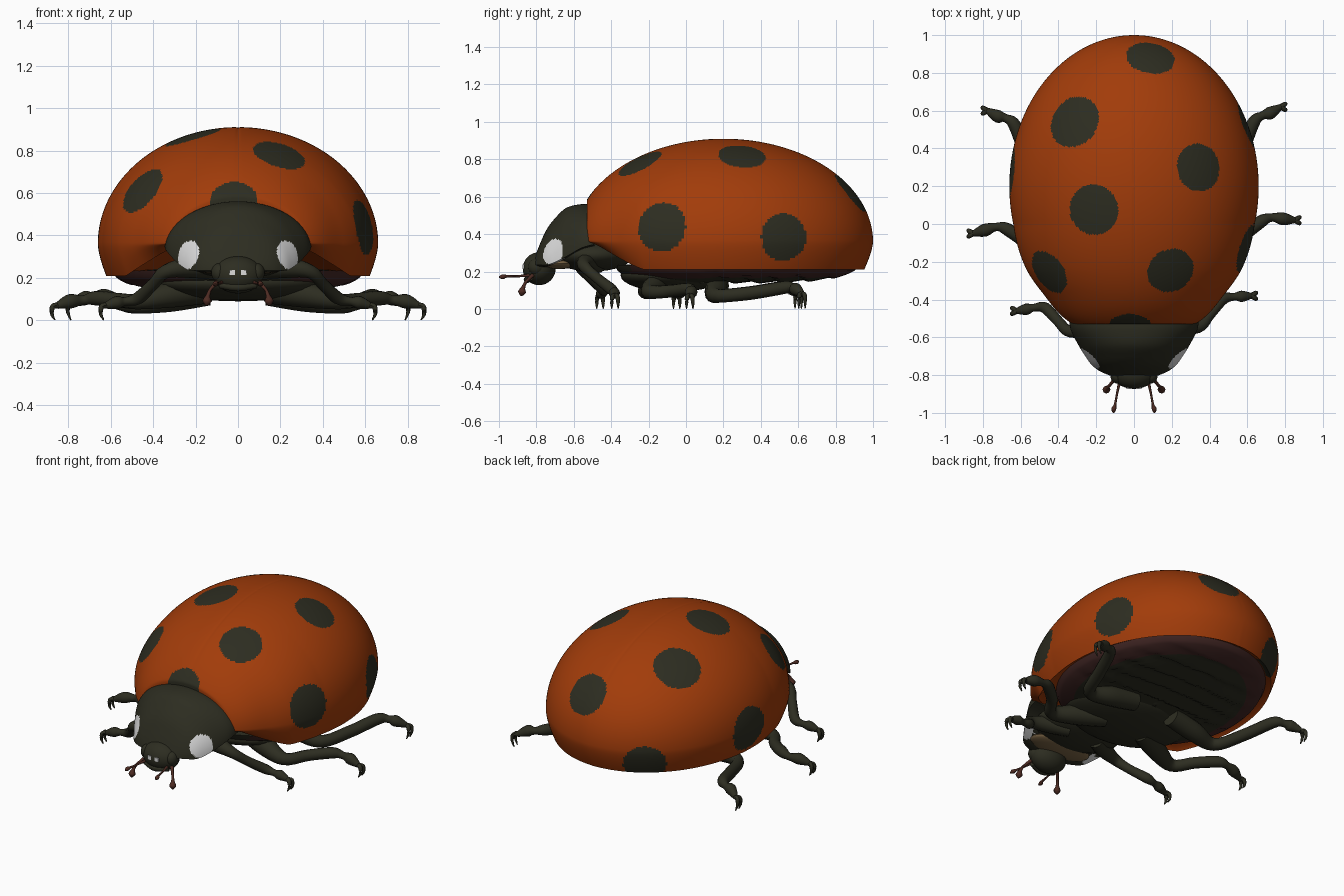
import bpy, bmesh, math
from mathutils import Vector

if "Cube" in bpy.data.objects:
    bpy.data.objects.remove(bpy.data.objects["Cube"])


def mat(name, r, g, b):
    m = bpy.data.materials.new(name)
    m.diffuse_color = (r, g, b, 1)
    m.use_nodes = True
    m.node_tree.nodes["Principled BSDF"].inputs["Base Color"].default_value = m.diffuse_color
    return m


ORANGE = mat("shell_orange", 0.36, 0.045, 0.003)
BLACK = mat("olive_black", 0.026, 0.026, 0.015)
WHITE = mat("white", 0.72, 0.72, 0.72)
MAROON = mat("belly_maroon", 0.055, 0.020, 0.018)
RUST = mat("antenna_rust", 0.075, 0.024, 0.016)
TAN = mat("collar_tan", 0.20, 0.13, 0.06)


def finish(name, bm, mats, rule=None):
    """Turn a bmesh into a smooth object, colouring faces by rule(centre)."""
    bmesh.ops.recalc_face_normals(bm, faces=bm.faces)
    for f in bm.faces:
        f.smooth = True
        if rule:
            f.material_index = rule(f.calc_center_median())
    me = bpy.data.meshes.new(name)
    bm.to_mesh(me)
    bm.free()
    for m in mats:
        me.materials.append(m)
    ob = bpy.data.objects.new(name, me)
    bpy.context.collection.objects.link(ob)
    return ob


def skin(rings, start=None, end=None):
    """Bridge closed rings of points; ends are a pole point or a flat cap."""
    bm = bmesh.new()
    vs = [[bm.verts.new(p) for p in r] for r in rings]
    n = len(vs[0])
    for a, b in zip(vs, vs[1:]):
        for i in range(n):
            j = (i + 1) % n
            bm.faces.new((a[i], a[j], b[j], b[i]))
    for ring, pole in ((vs[0], start), (vs[-1], end)):
        if pole is None:
            bm.faces.new(ring)
        else:
            c = bm.verts.new(pole)
            for i in range(n):
                bm.faces.new((c, ring[i], ring[(i + 1) % n]))
    return bm


def spline(rows, steps):
    """Catmull-Rom interpolation of equal-length tuples."""
    out = []
    for k in range(len(rows) - 1):
        p = [rows[max(k - 1, 0)], rows[k], rows[k + 1], rows[min(k + 2, len(rows) - 1)]]
        for s in range(steps):
            t = s / steps
            out.append([0.5 * (2 * b + (c - a) * t + (2 * a - 5 * b + 4 * c - d) * t * t
                               + (3 * b - a - 3 * c + d) * t ** 3) for a, b, c, d in zip(*p)])
    return out + [list(rows[-1])]


def tube(name, rows, m, steps=4, sides=12):
    """Round tube through (x, y, z, radius) rows."""
    pts = spline(rows, steps)
    rings = []
    for i, p in enumerate(pts):
        c = Vector(p[:3])
        d = (Vector(pts[min(i + 1, len(pts) - 1)][:3]) - Vector(pts[max(i - 1, 0)][:3])).normalized()
        u = d.cross(Vector((0, 0.1, 1))).normalized()
        v = d.cross(u)
        rings.append([c + max(p[3], 0.003) * (u * math.cos(a) + v * math.sin(a))
                      for a in (2 * math.pi * k / sides for k in range(sides))])
    return finish(name, skin(rings), [m])


def ball(name, centre, radii, m, seg=32):
    bm = bmesh.new()
    bmesh.ops.create_uvsphere(bm, u_segments=seg, v_segments=seg // 2, radius=1)
    for v in bm.verts:
        v.co = Vector([c + r * k for c, r, k in zip(centre, radii, v.co)])
    return finish(name, bm, [m])


# Wing case: ellipsoid dome with cut-off front, inward skirt and lip
N = 330


def shell_point(th, s, z):
    x, y = 0.66 * s * math.cos(th), max(0.2 + 0.8 * s * math.sin(th), -0.53)
    if y < 0:
        x *= 1 + 0.035 * s * min(1, -y / 0.25)  # fuller shoulders
    if y < -0.35:
        x *= 1 + 0.16 * ((-0.35 - y) / 0.18) ** 2 * s
    z -= 0.002 * math.exp(-(x / 0.008) ** 2)  # seam between the wings
    return Vector((x, y, z))


def rim_z(th):
    y = max(0.2 + 0.8 * math.sin(th), -0.53)
    return 0.21 + 0.14 * (max(0, -0.25 - y) / 0.28) ** 1.2


angles = [2 * math.pi * i / N for i in range(N)]
rings = []
for k in range(1, 101):
    phi = k / 100 * math.pi / 2
    rings.append([shell_point(a, math.sin(phi), 0.36 + 0.55 * math.cos(phi)) for a in angles])
for k in range(1, 13):
    t = k / 12
    rings.append([shell_point(a, 1 - 0.06 * t ** 1.5, 0.36 + (rim_z(a) - 0.36) * t) for a in angles])
rings.append([shell_point(a, 0.90, rim_z(a) + 0.02) for a in angles])

SPOTS = [((0.09, 0.89, 0.63), 0.13), ((-0.32, 0.545, 0.78), 0.142),
         ((0.345, 0.30, 0.825), 0.127), ((-0.215, 0.075, 0.873), 0.134),
         ((0.195, -0.25, 0.785), 0.127), ((-0.45, -0.255, 0.613), 0.125),
         ((-0.02, -0.53, 0.55), 0.115), ((0.60, 0.525, 0.385), 0.128),
         ((0.60, -0.13, 0.44), 0.133), ((-0.655, 0.28, 0.365), 0.14),
         ((-0.32, 0.88, 0.27), 0.13)]
SPOTS = [(Vector(c), r) for c, r in SPOTS]
finish("wing_case", skin(rings, (0, 0.2, 0.909), (0, 0.2, 0.27)), [ORANGE, BLACK],
       lambda c: int(any((c - s).length < r for s, r in SPOTS)))

# Belly: shallow bowl with ribbed segments, maroon towards the edge
rings = []
for k in range(40, 0, -1):
    r = k / 40
    ring = []
    for i in range(96):
        a = 2 * math.pi * i / 96
        x, y = 0.59 * r * math.cos(a), r * math.sin(a)
        y = 0.2 + y * (0.72 if y > 0 else 0.58)
        z = 0.235 - 0.10 * math.sqrt(1 - r ** 4)
        if y > 0.1 and r < 0.97:
            z += 0.016 * (((y + 0.25 * x * x) / 0.13) % 1) * (1 - r ** 6)
        ring.append((x, y, z))
    rings.append(ring)


def belly_rule(c):
    r = math.hypot(c.x / 0.59, (c.y - 0.2) / (0.72 if c.y > 0.2 else 0.58))
    return int(r > 0.82 and c.y > -0.3)


finish("belly", skin(rings, (0, 0.2, 0.25), (0, 0.2, 0.135)), [BLACK, MAROON], belly_rule)
ball("chest", (0, -0.07, 0.18), (0.40, 0.28, 0.09), BLACK)
ball("front_chest", (0, -0.50, 0.29), (0.28, 0.22, 0.09), BLACK)

# Neck shield: half-round sections (y, half width, top, bottom)
rows = [(-0.49, 0.345, 0.555, 0.345), (-0.56, 0.335, 0.56, 0.325), (-0.64, 0.295, 0.54, 0.28),
        (-0.70, 0.258, 0.485, 0.25), (-0.745, 0.225, 0.425, 0.235),
        (-0.78, 0.18, 0.35, 0.235), (-0.805, 0.12, 0.285, 0.235)]
rings = []
for y, w, top, bot in spline(rows, 10):
    arc = [(w * math.cos(math.pi * i / 72), y, bot + (top - bot) * math.sin(math.pi * i / 72))
           for i in range(73)]
    under = [(w * 0.9 * math.cos(a), y, bot - 0.012 * math.sin(a))
             for a in (math.pi * (1 - i / 12) for i in range(1, 12))]
    rings.append(arc + under)
finish("neck_shield", skin(rings), [BLACK, WHITE],
       lambda c: int((Vector((abs(c.x), c.y, c.z)) - Vector((0.232, -0.708, 0.305))).length < 0.071))
ball("collar", (0, -0.68, 0.243), (0.21, 0.10, 0.03), TAN)

# Head with mouth bar
ball("head", (0, -0.785, 0.215), (0.118, 0.088, 0.088), BLACK)
tube("mouth_bar", [(-0.085, -0.83, 0.165, 0.014), (0, -0.85, 0.155, 0.018),
                   (0.085, -0.83, 0.165, 0.014)], BLACK)

# Leg paths for the right side: (x, y, z, radius)
LEGS = {
    "front_leg": [(0.10, -0.47, 0.24, 0.05), (0.22, -0.53, 0.25, 0.05), (0.34, -0.55, 0.23, 0.033),
                  (0.40, -0.49, 0.17, 0.028), (0.47, -0.41, 0.105, 0.030), (0.53, -0.40, 0.09, 0.020),
                  (0.57, -0.40, 0.085, 0.030), (0.62, -0.40, 0.07, 0.016)],
    "middle_leg": [(0.14, -0.10, 0.14, 0.06), (0.32, -0.17, 0.12, 0.06), (0.47, -0.20, 0.09, 0.038),
                   (0.56, -0.09, 0.095, 0.034), (0.67, 0.0, 0.105, 0.034), (0.73, 0.02, 0.095, 0.022),
                   (0.79, 0.01, 0.09, 0.034), (0.85, 0.0, 0.07, 0.016)],
    "rear_leg": [(0.14, 0.17, 0.13, 0.06), (0.32, 0.16, 0.10, 0.06), (0.48, 0.16, 0.07, 0.038),
                 (0.56, 0.34, 0.085, 0.036), (0.63, 0.52, 0.115, 0.034), (0.68, 0.56, 0.11, 0.022),
                 (0.72, 0.57, 0.105, 0.034), (0.775, 0.60, 0.08, 0.016)],
}
for side, sx in (("right", 1), ("left", -1)):
    for name, path in LEGS.items():
        # left front and middle feet sit a little further forward
        shift = {"front_leg": -0.06, "middle_leg": -0.05}.get(name, 0) if sx < 0 else 0.02
        pts = [(sx * x, y + shift * i / 7, z, r) for i, (x, y, z, r) in enumerate(path)]
        tube(f"{side}_{name}", pts, BLACK, steps=5)
        x, y, z, r = pts[-1]
        for n, dy in enumerate((-0.013, 0.013)):
            tube(f"{side}_{name}_claw_{n + 1}",
                 [(x, y, z, 0.014), (x + sx * 0.022, y + dy, z - 0.005, 0.013),
                  (x + sx * 0.026, y + dy * 1.3, z - 0.04, 0.009),
                  (x + sx * 0.012, y + dy * 1.3, 0.002, 0.003)], BLACK, sides=8)
    # Eyes, antennae, feelers and small white face marks
    ball(f"{side}_eye", (sx * 0.088, -0.80, 0.225), (0.038, 0.045, 0.045), BLACK, 20)
    tube(f"{side}_antenna", [(sx * 0.075, -0.83, 0.18, 0.009), (sx * 0.09, -0.90, 0.175, 0.006),
                             (sx * 0.10, -0.955, 0.175, 0.007), (sx * 0.107, -0.98, 0.172, 0.013),
                             (sx * 0.108, -1.0, 0.17, 0.004)], RUST, sides=8)
    tube(f"{side}_feeler", [(sx * 0.10, -0.82, 0.18, 0.011), (sx * 0.13, -0.855, 0.145, 0.008),
                            (sx * 0.142, -0.87, 0.115, 0.011), (sx * 0.146, -0.877, 0.09, 0.021),
                            (sx * 0.148, -0.88, 0.07, 0.006)], RUST, sides=8)
    bpy.ops.mesh.primitive_cube_add(size=1, location=(sx * 0.026, -0.869, 0.225))
    mark = bpy.context.object
    mark.name = f"{side}_face_mark"
    mark.scale = (0.026, 0.009, 0.024)
    mark.data.materials.append(WHITE)

# Smooth shading with sharp edges kept
bpy.ops.object.select_all(action='SELECT')
bpy.ops.object.shade_smooth_by_angle(angle=math.radians(45))
